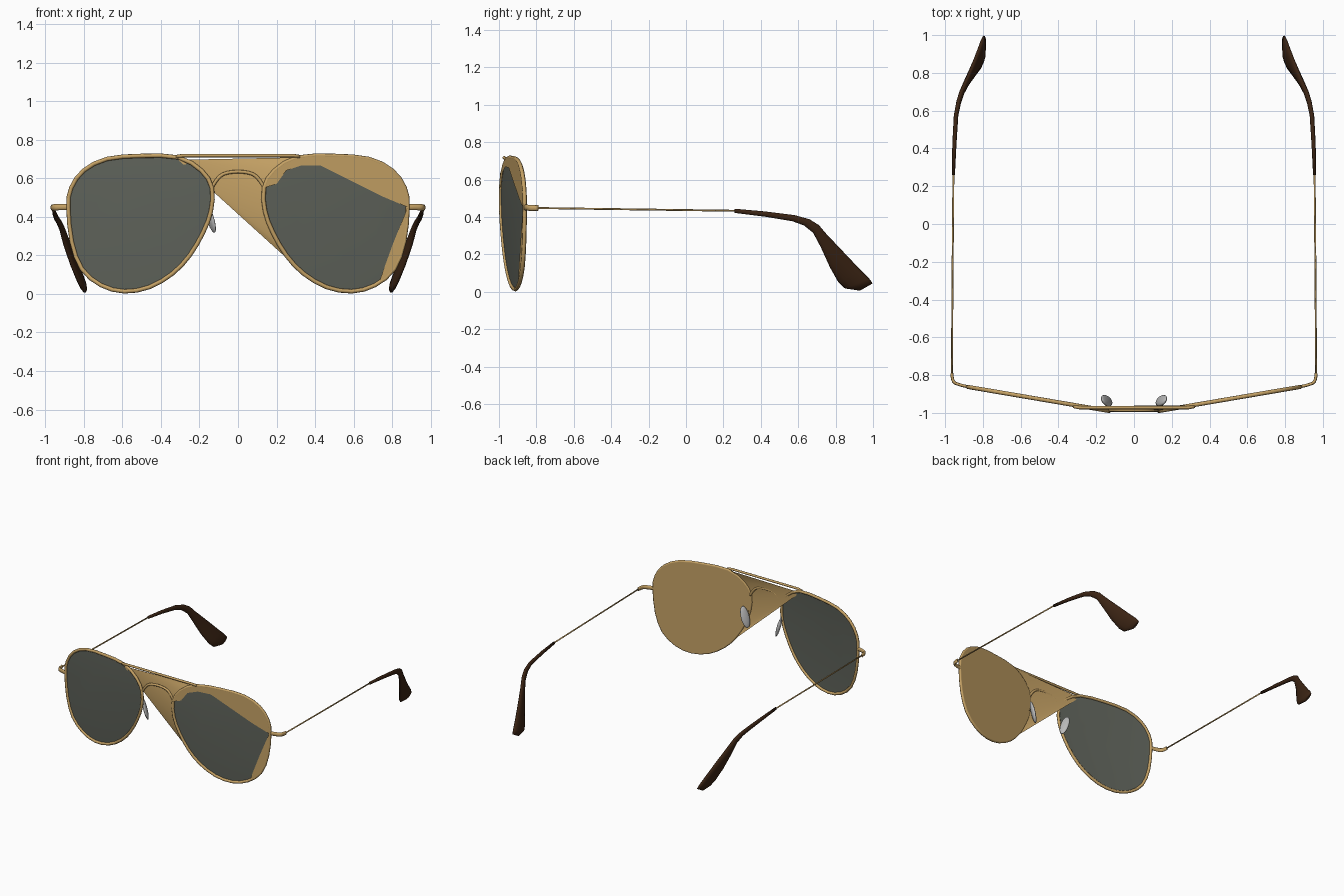
import bpy, bmesh, math
from mathutils import Vector, Matrix

if "Cube" in bpy.data.objects:
    bpy.data.objects.remove(bpy.data.objects["Cube"])


def material(name, rgb):
    m = bpy.data.materials.new(name)
    m.diffuse_color = (*rgb, 1)
    m.use_nodes = True
    m.node_tree.nodes["Principled BSDF"].inputs["Base Color"].default_value = m.diffuse_color
    return m


GOLD = material("gold", (0.56, 0.36, 0.13))
LENS = material("lens", (0.11, 0.12, 0.10))
BROWN = material("brown", (0.045, 0.018, 0.007))
PAD = material("pad", (0.5, 0.5, 0.5))


def mesh_object(name, verts, faces, mat, smooth=True):
    me = bpy.data.meshes.new(name)
    me.from_pydata([tuple(v) for v in verts], [], faces)
    bm = bmesh.new()
    bm.from_mesh(me)
    bmesh.ops.recalc_face_normals(bm, faces=bm.faces)
    for f in bm.faces:
        f.smooth = smooth
    bm.to_mesh(me)
    bm.free()
    me.materials.append(mat)
    ob = bpy.data.objects.new(name, me)
    bpy.context.collection.objects.link(ob)
    return ob


def loft(name, rings, mat, closed=False):
    n, m = len(rings[0]), len(rings)
    verts = [v for r in rings for v in r]
    faces = [(i * n + j, i * n + (j + 1) % n, (i + 1) % m * n + (j + 1) % n, (i + 1) % m * n + j)
             for i in range(m if closed else m - 1) for j in range(n)]
    if not closed:
        faces += [tuple(range(n)), tuple(range((m - 1) * n, m * n))]
    return mesh_object(name, verts, faces, mat)


def tube(name, path, radius, mat, closed=False, up=(0, 0, 1), flat=1.0, sides=8):
    # sweep an ellipse: radius across, radius * flat along "up"
    pts = [Vector(p) for p in path]
    rings = []
    for i, p in enumerate(pts):
        a = pts[i - 1] if closed or i else p
        b = pts[(i + 1) % len(pts)] if closed or i < len(pts) - 1 else p
        t = (b - a).normalized()
        u = t.cross(Vector(up)).normalized()
        v = u.cross(t)
        rings.append([p + radius * (u * math.cos(k * math.tau / sides) + v * flat * math.sin(k * math.tau / sides))
                      for k in range(sides)])
    return loft(name, rings, mat, closed)


def smooth_path(pts, closed, k):
    # Catmull-Rom subdivision of control points
    P = [Vector(p) for p in pts]
    n, out = len(P), []
    get = lambda i: P[i % n] if closed else P[max(0, min(n - 1, i))]
    for i in range(n if closed else n - 1):
        a, b, c, d = (get(i + j) for j in (-1, 0, 1, 2))
        for s in range(k):
            t = s / k
            out.append(0.5 * (2 * b + (c - a) * t + (2 * a - 5 * b + 4 * c - d) * t * t
                              + (3 * b - a - 3 * c + d) * t ** 3))
    return out if closed else out + [P[-1]]


def lens_y(x):
    return -0.99 + 0.17 * (abs(x) - 0.13)


OUTLINE = [(.88, .45), (.865, .55), (.80, .64), (.68, .70), (.5, .716), (.31, .708), (.19, .64),
           (.135, .55), (.14, .43), (.18, .32), (.25, .20), (.34, .105), (.46, .035), (.59, .013),
           (.71, .045), (.81, .13), (.862, .27)]
rim = smooth_path([(x, lens_y(x), z) for x, z in OUTLINE], True, 2)

# temple tip sections: upper y, z, lower y, z, centre x, half thickness
TIP = [(.26, .444, .26, .422, .956, .008), (.42, .430, .42, .402, .951, .011),
       (.58, .410, .57, .377, .942, .012), (.66, .388, .63, .355, .928, .013),
       (.71, .357, .68, .315, .912, .014), (.75, .310, .72, .240, .893, .016),
       (.84, .215, .77, .130, .855, .018), (.93, .120, .815, .050, .820, .019),
       (.98, .070, .85, .018, .803, .018), (.998, .045, .93, .006, .795, .012)]

for s, side in ((-1, "left"), (1, "right")):
    flip = lambda pts: [Vector((s * p[0], p[1], p[2])) for p in pts]

    # rim and slightly domed lens
    tube("rim_" + side, flip(rim), 0.011, GOLD, closed=True, up=(0, 1, 0))
    n = len(rim)
    cx, cz = .53, .40
    verts = flip(rim) + flip([p.lerp(Vector((cx, lens_y(cx), cz)), .4) + Vector((0, -.008, 0)) for p in rim])
    faces = [(i, (i + 1) % n, n + (i + 1) % n, n + i) for i in range(n)] + [tuple(range(n, 2 * n))]
    mesh_object("lens_" + side, verts, faces, LENS)

    # hinge endpiece and thin temple wire
    end = smooth_path([(.875, -.862, .45), (.92, -.852, .45), (.955, -.835, .449), (.965, -.79, .448)], False, 4)
    tube("endpiece_" + side, flip(end), 0.008, GOLD, flat=2.0)
    tube("temple_" + side, flip([(.964, -.80, .448), (.961, -.3, .441), (.956, .28, .433)]), 0.005, GOLD)

    # flared temple tip
    rings = []
    for uy, uz, ly, lz, x, h in TIP:
        c, d = Vector((x, (uy + ly) / 2, (uz + lz) / 2)), Vector((0, (uy - ly) / 2, (uz - lz) / 2))
        rings.append(flip([c + d * math.cos(k * math.tau / 12) + Vector((h * math.sin(k * math.tau / 12), 0, 0))
                           for k in range(12)]))
    loft("temple_tip_" + side, rings, BROWN)

    # nose pad and its arm
    bm = bmesh.new()
    bmesh.ops.create_uvsphere(bm, u_segments=16, v_segments=10, radius=1)
    mat = (Matrix.Translation((s * .145, -.935, .395)) @ Matrix.Rotation(s * math.radians(17), 4, 'Y')
           @ Matrix.Rotation(s * math.radians(-28), 4, 'Z') @ Matrix.Diagonal((.014, .033, .082, 1)))
    bm.transform(mat)
    for f in bm.faces:
        f.smooth = True
    me = bpy.data.meshes.new("nose_pad_" + side)
    bm.to_mesh(me)
    bm.free()
    me.materials.append(PAD)
    bpy.context.collection.objects.link(bpy.data.objects.new("nose_pad_" + side, me))
    tube("pad_arm_" + side, flip([(.142, -.985, .43), (.15, -.955, .42), (.145, -.935, .40)]), .004, GOLD)

# top bar and arched bridge
tube("top_bar", [(-.32, -.966, .712), (-.29, -.972, .717), (.29, -.972, .717), (.32, -.966, .712)], .009, GOLD)
arch = smooth_path([(-.135, -.985, .55), (-.115, -.985, .585), (-.075, -.985, .622), (0, -.985, .634),
                    (.075, -.985, .622), (.115, -.985, .585), (.135, -.985, .55)], False, 3)
tube("bridge", arch, .009, GOLD, up=(0, 1, 0))

# gold sheet: fan across the nose, then across the back of the right lens
back = Vector((0, .012, 0))
inner = [rim[i] for i in range(10, 22)]
mesh_object("bridge_sheet", [(-.31, -.965, .695)] + inner,
            [(0, i, i + 1) for i in range(1, len(inner))], GOLD)
mesh_object("back_sheet", [p + back for p in rim],
            [(10, (10 + i) % 34, (11 + i) % 34) for i in range(1, 33)], GOLD)


# gold slivers showing in front of the right lens
def front_sliver(name, outer, edge):
    pts = [p + Vector((0, -.010, 0)) for p in outer]
    pts += [Vector((x, lens_y(x) - .010, z)) for x, z in edge]
    mesh_object(name, pts, [tuple(range(len(pts)))], GOLD, False)


front_sliver("upper_sheet", rim[0:15], [(.2, .57), (.25, .64), (.33, .667), (.43, .665), (.6, .58), (.75, .505)])
front_sliver("lower_sheet", rim[29:34] + rim[0:1], [(.80, .25), (.735, .07)])
